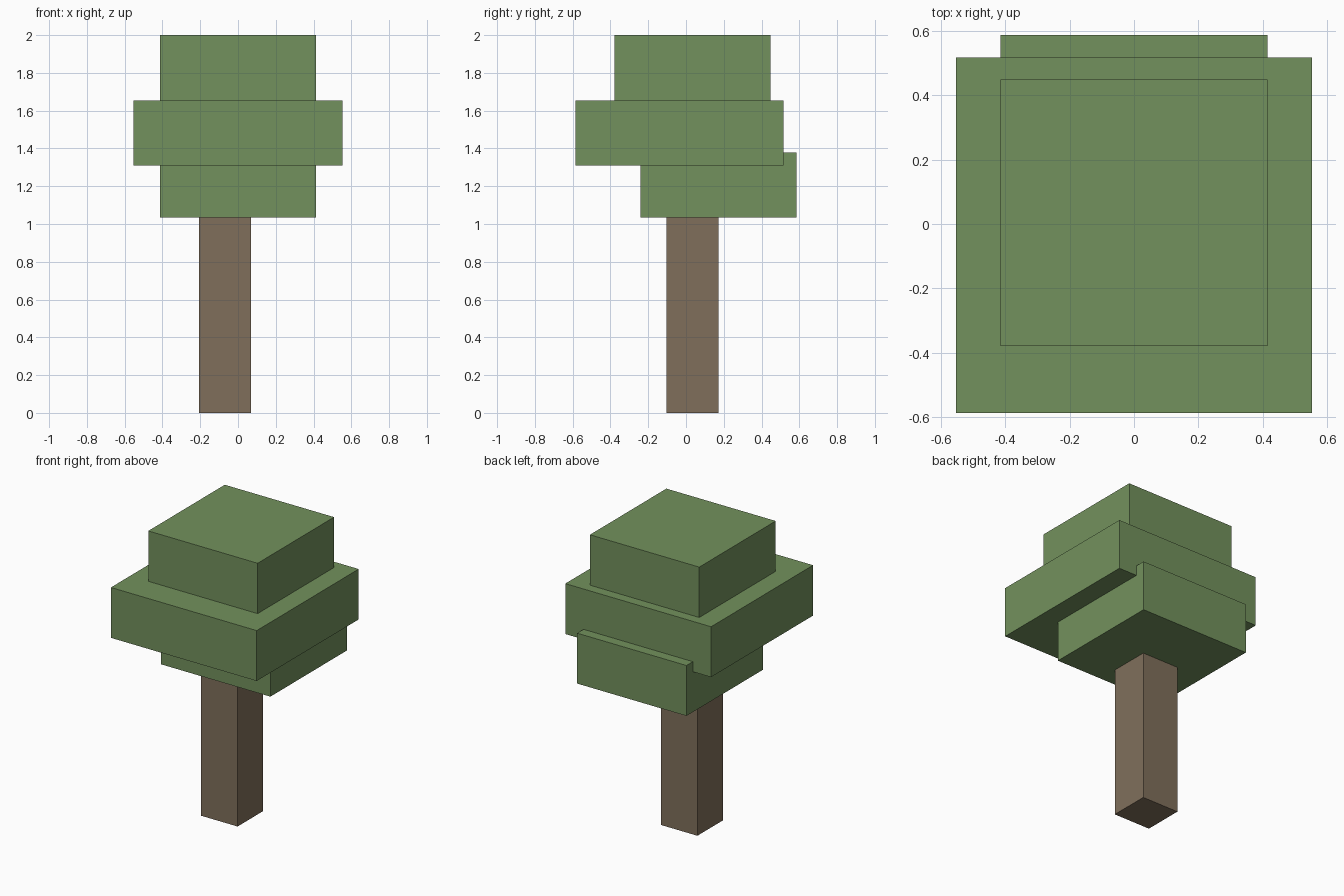
import bpy
from mathutils import Vector

cube = bpy.data.objects.get("Cube")
if cube:
    bpy.data.objects.remove(cube, do_unlink=True)


def make_material(name, color):
    mat = bpy.data.materials.new(name)
    mat.use_nodes = True
    mat.diffuse_color = color
    mat.node_tree.nodes["Principled BSDF"].inputs["Base Color"].default_value = color
    return mat


def box(name, low, high, mat):
    """Flat-sided block spanning two opposite corners."""
    low, high = Vector(low), Vector(high)
    bpy.ops.mesh.primitive_cube_add(size=1, location=(low + high) / 2)
    obj = bpy.context.object
    obj.name = name
    obj.scale = high - low
    bpy.ops.object.transform_apply(location=False, rotation=False, scale=True)
    obj.data.materials.append(mat)
    return obj


bark = make_material("bark brown", (0.216, 0.159, 0.105, 1))
leaves = make_material("leaf green", (0.171, 0.283, 0.109, 1))

# Square trunk, slightly off centre
box("trunk", (-0.207, -0.103, 0), (0.069, 0.172, 1.034), bark)

# Three stacked foliage blocks, the lower one set into the middle one
box("lower_foliage", (-0.414, -0.241, 1.034), (0.414, 0.586, 1.379), leaves)
box("middle_foliage", (-0.552, -0.586, 1.31), (0.552, 0.517, 1.655), leaves)
box("top_foliage", (-0.414, -0.379, 1.655), (0.414, 0.448, 2), leaves)
